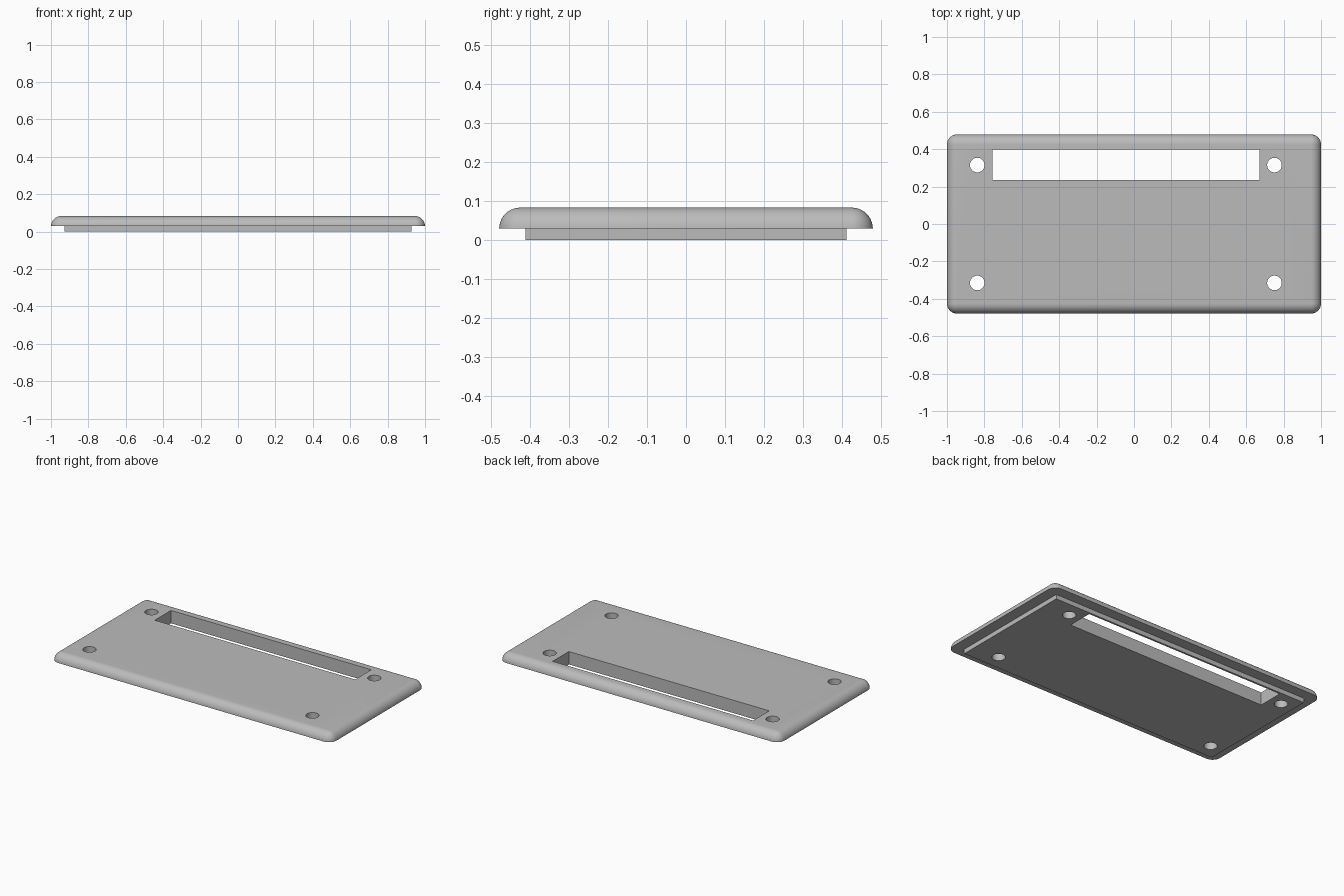
import bpy
import bmesh
from math import sin, cos, pi

HALF_X, HALF_Y = 1.0, 0.479      # outer half sizes of the plate
LEDGE_Z, TOP_Z = 0.029, 0.083    # underside of the rim, top face
ROUND = TOP_Z - LEDGE_Z          # edge and corner radius
STEPS = 10

cube = bpy.data.objects.get("Cube")
if cube:
    bpy.data.objects.remove(cube, do_unlink=True)

grey = bpy.data.materials.new("light_grey")
grey.use_nodes = True
colour = (0.5, 0.5, 0.5, 1)
grey.diffuse_color = colour
grey.node_tree.nodes["Principled BSDF"].inputs["Base Color"].default_value = colour


def make_object(name, bm):
    bmesh.ops.recalc_face_normals(bm, faces=bm.faces)
    mesh = bpy.data.meshes.new(name)
    bm.to_mesh(mesh)
    bm.free()
    mesh.materials.append(grey)
    obj = bpy.data.objects.new(name, mesh)
    bpy.context.collection.objects.link(obj)
    return obj


def box(name, x0, x1, y0, y1, z0, z1):
    bm = bmesh.new()
    for v in bmesh.ops.create_cube(bm, size=1)["verts"]:
        v.co = (x1 if v.co.x > 0 else x0,
                y1 if v.co.y > 0 else y0,
                z1 if v.co.z > 0 else z0)
    return make_object(name, bm)


def cylinder(name, x, y, radius):
    bm = bmesh.new()
    bmesh.ops.create_cone(bm, cap_ends=True, segments=48,
                          radius1=radius, radius2=radius, depth=1)
    bmesh.ops.translate(bm, verts=bm.verts, vec=(x, y, 0))
    return make_object(name, bm)


def combine(target, tool, operation):
    mod = target.modifiers.new(operation.title(), 'BOOLEAN')
    mod.operation = operation
    mod.solver = 'EXACT'
    mod.object = tool
    bpy.context.view_layer.objects.active = target
    bpy.ops.object.modifier_apply(modifier=mod.name)
    bpy.data.objects.remove(tool, do_unlink=True)


# Plate: rounded rectangles stacked along a quarter-round edge
bm = bmesh.new()
cx, cy = HALF_X - ROUND, HALF_Y - ROUND
corners = [(cx, cy), (-cx, cy), (-cx, -cy), (cx, -cy)]
rings = []
for i in range(STEPS):
    lift = pi / 2 * i / STEPS
    r, z = ROUND * cos(lift), LEDGE_Z + ROUND * sin(lift)
    ring = []
    for q, (px, py) in enumerate(corners):
        for j in range(STEPS + 1):
            a = pi / 2 * (q + j / STEPS)
            ring.append(bm.verts.new((px + r * cos(a), py + r * sin(a), z)))
    rings.append(ring)
top = [bm.verts.new((px, py, TOP_Z)) for px, py in corners]
n = len(rings[0])
for low, high in zip(rings, rings[1:]):
    for k in range(n):
        m = (k + 1) % n
        bm.faces.new((low[k], low[m], high[m], high[k]))
last = rings[-1]
for k in range(n):
    m = (k + 1) % n
    a, b = top[k // (STEPS + 1)], top[m // (STEPS + 1)]
    bm.faces.new((last[k], last[m], a) if a is b else (last[k], last[m], b, a))
bm.faces.new(top)
bm.faces.new(rings[0])
plate = make_object("cover_plate", bm)

# Locating step underneath, square cornered
step = box("locating_step", -0.928, 0.928, -0.4115, 0.4115, 0, 0.05)
combine(plate, step, 'UNION')

# Long window and four screw holes, cut right through
combine(plate, box("window_cutter", -0.757, 0.671, 0.234, 0.399, -0.5, 0.5), 'DIFFERENCE')
for x in (-0.838, 0.751):
    for y in (-0.315, 0.315):
        combine(plate, cylinder("screw_hole_cutter", x, y, 0.039), 'DIFFERENCE')

bpy.ops.object.select_all(action='DESELECT')
plate.select_set(True)
bpy.context.view_layer.objects.active = plate
bpy.ops.object.shade_smooth_by_angle(angle=pi / 6)
